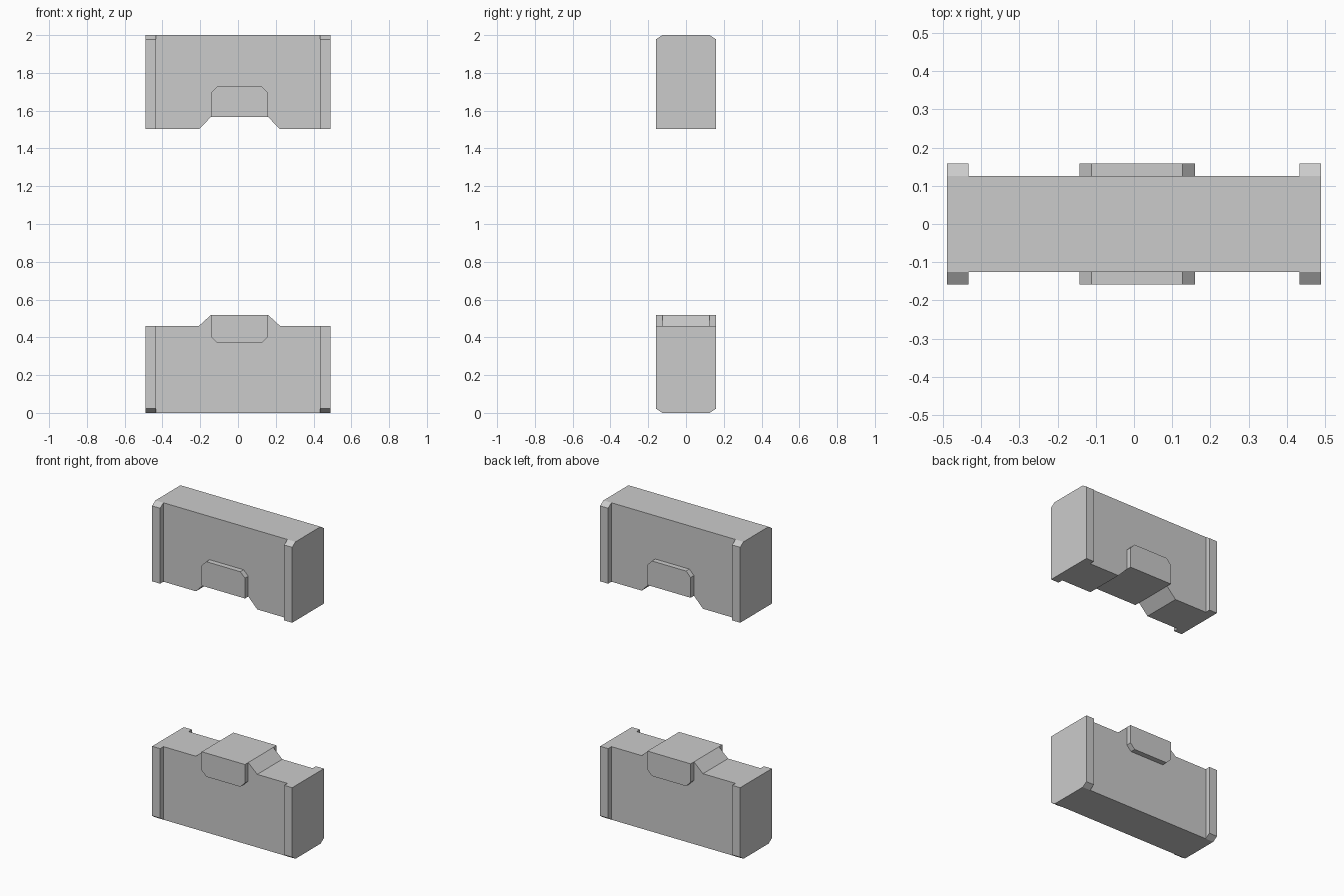
import bpy, bmesh
from mathutils import Vector

if "Cube" in bpy.data.objects:
    bpy.data.objects.remove(bpy.data.objects["Cube"])

END, POST = 0.489, 0.433        # half length, inner edge of the end ribs
CORE, OUT = 0.125, 0.158        # half thickness of the core, and of ribs and tabs
TAB0, TAB1 = -0.143, 0.159      # tab edges in x
RAMP = 0.063                    # run of the ramps beside the tab
CH = 0.032                      # tab corner chamfer


def prism(name, points, start, sweep):
    """Closed solid made by sweeping a flat outline."""
    bm = bmesh.new()
    face = bm.faces.new([bm.verts.new(Vector(p) + Vector(start)) for p in points])
    ext = bmesh.ops.extrude_face_region(bm, geom=[face])
    verts = [g for g in ext["geom"] if isinstance(g, bmesh.types.BMVert)]
    bmesh.ops.translate(bm, verts=verts, vec=sweep)
    bmesh.ops.recalc_face_normals(bm, faces=bm.faces)
    mesh = bpy.data.meshes.new(name)
    bm.to_mesh(mesh)
    bm.free()
    obj = bpy.data.objects.new(name, mesh)
    bpy.context.collection.objects.link(obj)
    return obj


def half_block(name, outer, inner, step, tab_far):
    """outer: flat end z, inner: mating end z, step: mating z at the tab."""
    s = 1 if inner > outer else -1

    # core slab with the raised or notched mating edge
    core = prism(name, [(x, 0, z) for x, z in (
        (-END, outer), (END, outer), (END, inner), (TAB1 + RAMP, inner),
        (TAB1, step), (TAB0, step), (TAB0 - RAMP, inner), (-END, inner))],
        (0, -CORE, 0), (0, 2 * CORE, 0))

    # end ribs, bevelled at the flat end
    rib = [(0, y, z) for y, z in (
        (-CORE, outer), (CORE, outer), (OUT, outer + s * 0.022), (OUT, inner),
        (-OUT, inner), (-OUT, outer + s * 0.022))]
    helpers = [prism(name + "_end_rib", rib, (x, 0, 0), (END - POST, 0, 0))
               for x in (-END, POST)]

    # tab with chamfered corners, standing out on both faces
    c = CH * (1 if step > tab_far else -1)
    tab = [(x, 0, z) for x, z in (
        (TAB0, step), (TAB1, step), (TAB1, tab_far + c), (TAB1 - CH, tab_far),
        (TAB0 + CH, tab_far), (TAB0, tab_far + c))]
    helpers.append(prism(name + "_tab", tab, (0, -OUT, 0), (0, 2 * OUT, 0)))

    # join everything into one clean solid
    for h in helpers:
        mod = core.modifiers.new("join", "BOOLEAN")
        mod.operation, mod.solver, mod.object = "UNION", "EXACT", h
    bpy.context.view_layer.update()
    mesh = bpy.data.meshes.new_from_object(
        core.evaluated_get(bpy.context.evaluated_depsgraph_get()))
    core.modifiers.clear()
    core.data = mesh
    for h in helpers:
        bpy.data.objects.remove(h)


half_block("lower_block", 0.0, 0.461, 0.519, 0.37)
half_block("upper_block", 2.0, 1.502, 1.567, 1.727)
